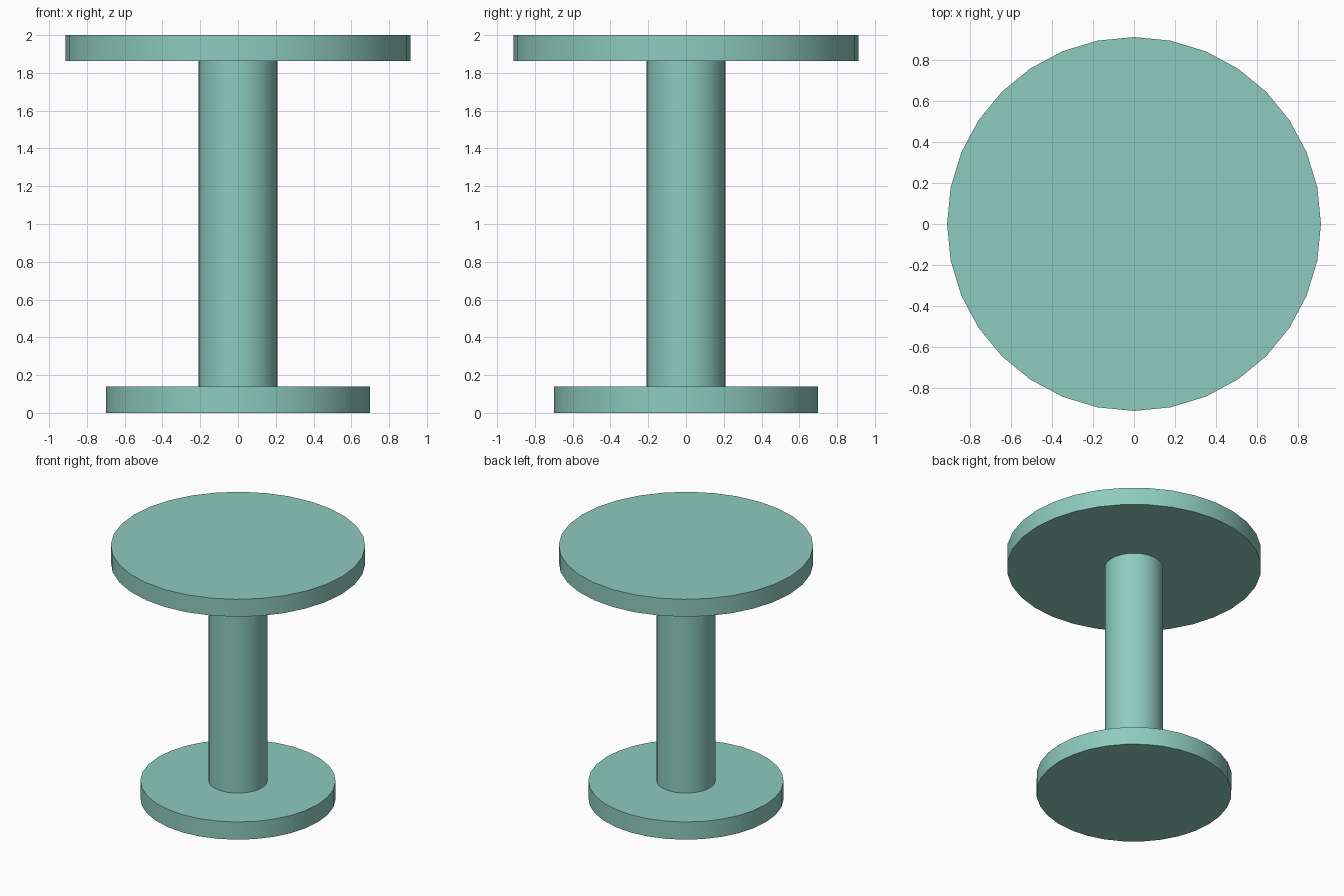
import bpy
import math

if "Cube" in bpy.data.objects:
    bpy.data.objects.remove(bpy.data.objects["Cube"])

teal = bpy.data.materials.new("teal")
teal.diffuse_color = (0.27, 0.60, 0.51, 1.0)
teal.use_nodes = True
teal.node_tree.nodes["Principled BSDF"].inputs["Base Color"].default_value = teal.diffuse_color


def disc(name, radius, z0, z1):
    """Upright 32-sided cylinder between two heights."""
    bpy.ops.mesh.primitive_cylinder_add(
        vertices=32, radius=radius, depth=z1 - z0, location=(0, 0, (z0 + z1) / 2))
    obj = bpy.context.object
    obj.name = name
    obj.data.materials.append(teal)
    bpy.ops.object.shade_smooth_by_angle(angle=math.radians(30))
    return obj


# Foot, stem (ends sunk into both discs) and table top
disc("base", 0.70, 0.0, 0.14)
disc("stem", 0.21, 0.07, 1.90)
disc("table_top", 0.912, 1.862, 2.0)
